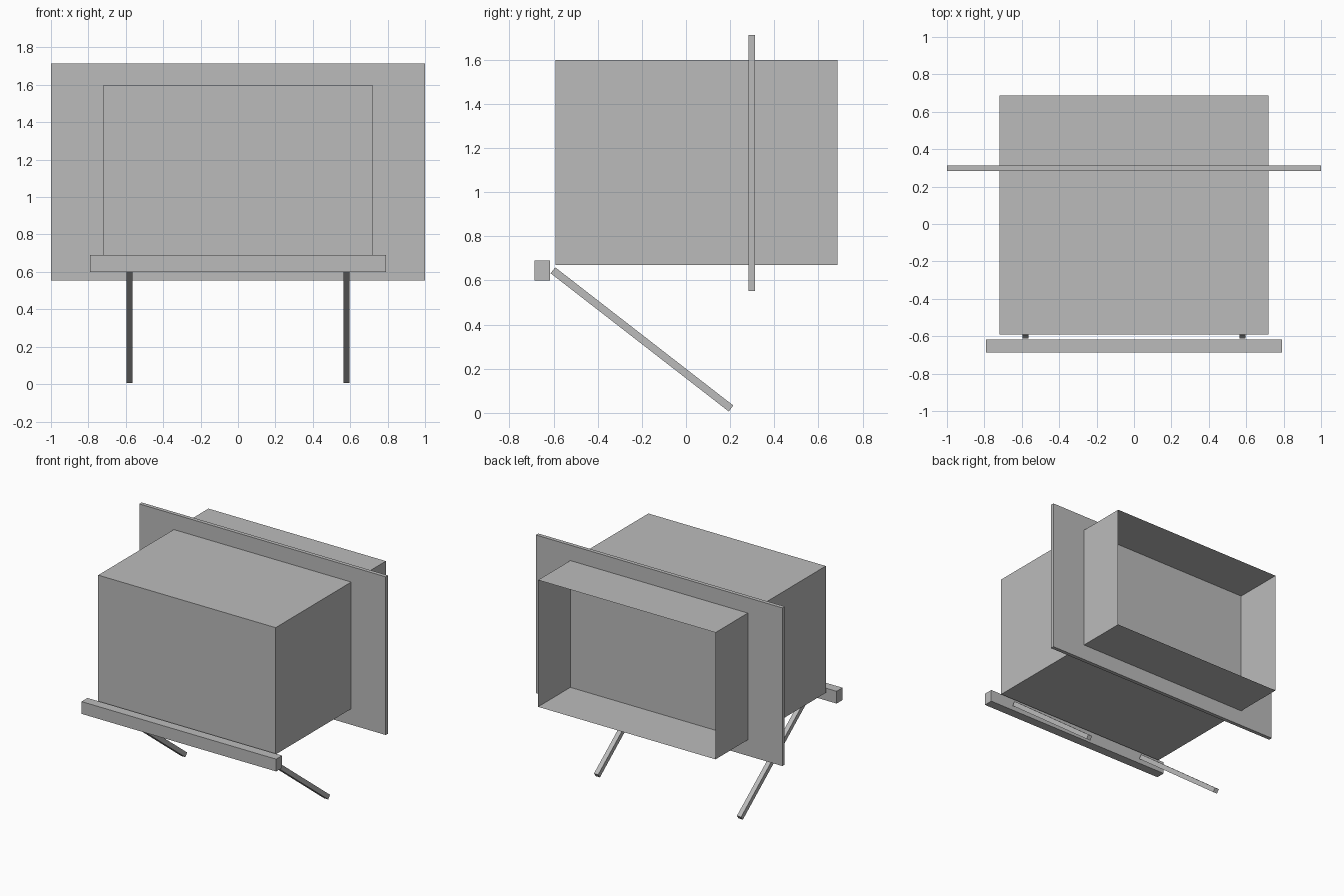
import bpy, bmesh
from mathutils import Matrix, Vector

cube = bpy.data.objects.get("Cube")
if cube:
    bpy.data.objects.remove(cube, do_unlink=True)

# One plain grey for every part
grey = bpy.data.materials.new("plain grey")
grey.use_nodes = True
colour = (0.5, 0.5, 0.5, 1)
grey.diffuse_color = colour
grey.node_tree.nodes["Principled BSDF"].inputs["Base Color"].default_value = colour


def box(name, low, high, open_back=False):
    """Box between two corners, optionally without its rear face."""
    low, high = Vector(low), Vector(high)
    bm = bmesh.new()
    bmesh.ops.create_cube(bm, size=1)
    if open_back:
        rear = [f for f in bm.faces if f.normal.y > 0.9]
        bmesh.ops.delete(bm, geom=rear, context="FACES_ONLY")
    bmesh.ops.transform(bm, matrix=Matrix.Diagonal((high - low).to_4d()), verts=bm.verts)
    mesh = bpy.data.meshes.new(name)
    bm.to_mesh(mesh)
    bm.free()
    mesh.materials.append(grey)
    obj = bpy.data.objects.new(name, mesh)
    obj.location = (low + high) / 2
    bpy.context.collection.objects.link(obj)
    return obj


# Hollow body, open at the rear, crossed by a solid panel
box("body_shell", (-0.72, -0.592, 0.67), (0.72, 0.686, 1.6), open_back=True)
box("face_panel", (-1, 0.284, 0.553), (1, 0.312, 1.713))

# Crossbar under the front edge
box("front_bar", (-0.79, -0.686, 0.6), (0.79, -0.617, 0.69))

# Slanted struts running from the bar down to the ground
top, foot = Vector((0, -0.603, 0.646)), Vector((0, 0.204, 0.02))
slope = foot - top
half = slope.length / 2
for side, x in (("left", 0.58), ("right", -0.58)):
    strut = box(side + "_strut", (-0.017, -0.017, -half), (0.017, 0.017, half))
    strut.rotation_euler = Vector((0, 0, 1)).rotation_difference(slope).to_euler()
    strut.location = (top + foot) / 2 + Vector((x, 0, 0))
